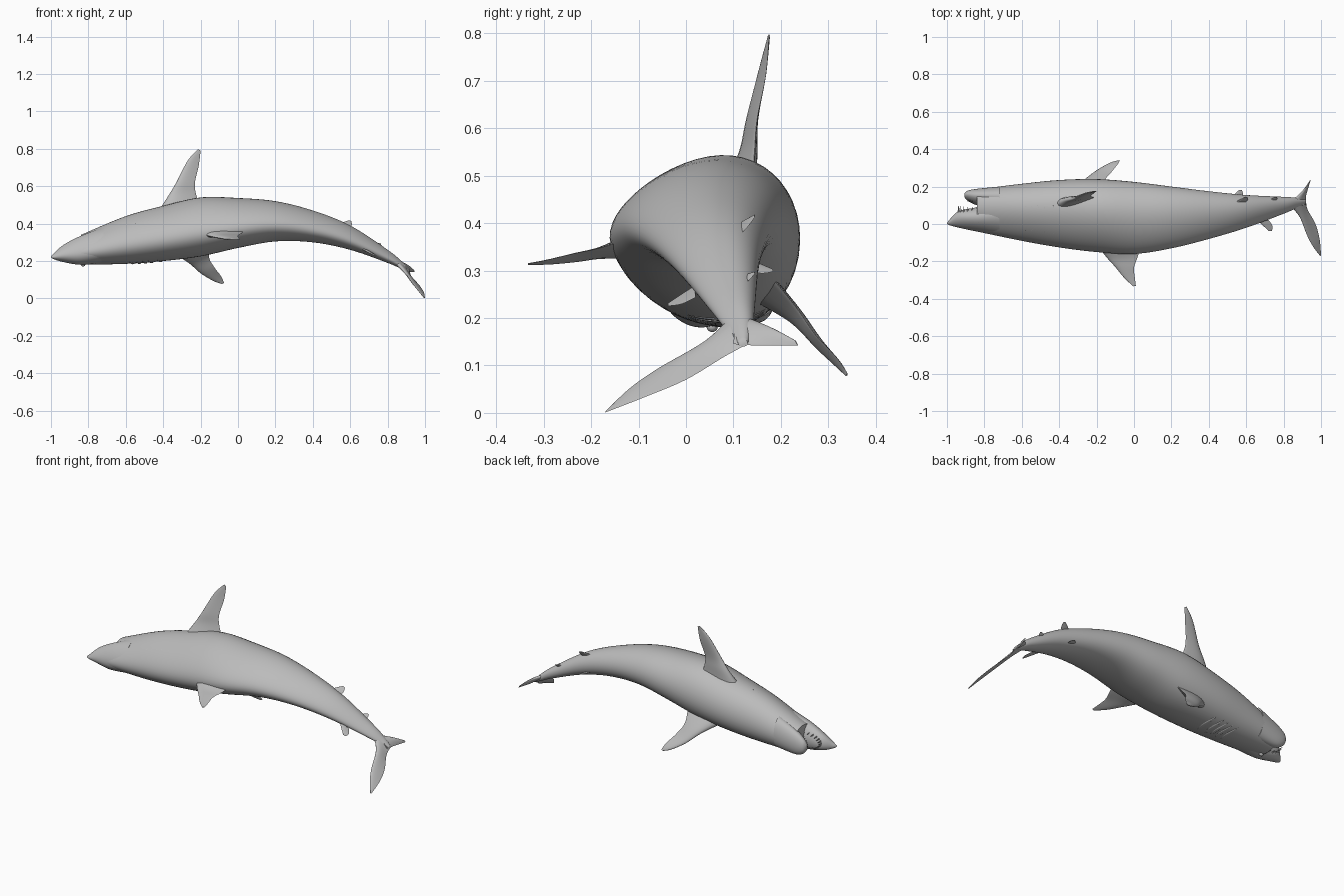
import bpy, bmesh, math
from mathutils import Vector

cube = bpy.data.objects.get("Cube")
if cube:
    bpy.data.objects.remove(cube)

grey = bpy.data.materials.new("plain_grey")
grey.use_nodes = True
colour = (0.5, 0.5, 0.5, 1)
grey.diffuse_color = colour
grey.node_tree.nodes["Principled BSDF"].inputs["Base Color"].default_value = colour

ROLL = math.radians(14)   # the animal lies on its side, belly towards +y
SIDES = 48


def finish(name, bm, angle=50):
    bmesh.ops.recalc_face_normals(bm, faces=bm.faces)
    mesh = bpy.data.meshes.new(name)
    bm.to_mesh(mesh)
    bm.free()
    obj = bpy.data.objects.new(name, mesh)
    bpy.context.collection.objects.link(obj)
    mesh.materials.append(grey)
    bpy.ops.object.select_all(action='DESELECT')
    obj.select_set(True)
    bpy.context.view_layer.objects.active = obj
    bpy.ops.object.shade_smooth_by_angle(angle=math.radians(angle))
    return obj


def sample(rows, steps):
    """Smooth curve through rows of numbers."""
    out = []
    last = len(rows) - 1
    for i in range(last):
        a, b = rows[max(i - 1, 0)], rows[i]
        c, d = rows[i + 1], rows[min(i + 2, last)]
        for k in range(steps):
            t = k / steps
            out.append([q + t / 2 * (r - p + t * (2 * p - 5 * q + 4 * r - s
                        + t * (3 * (q - r) + s - p)))
                        for p, q, r, s in zip(a, b, c, d)])
    return out + [list(rows[-1])]


def loft(name, rings):
    bm = bmesh.new()
    loops = [[bm.verts.new(p) for p in ring] for ring in rings]
    for a, b in zip(loops, loops[1:]):
        for i in range(len(a)):
            j = (i + 1) % len(a)
            bm.faces.new((a[i], a[j], b[j], b[i]))
    bm.faces.new(loops[0])
    bm.faces.new(loops[-1])
    return finish(name, bm)


def egg(t):
    """Cross-section with a narrow back and a broad belly, rolled."""
    u = 1.2 * math.cos(t)
    v = math.sin(t) * (1 + 0.22 * math.cos(t))
    return (u * math.cos(ROLL) - v * math.sin(ROLL),
            u * math.sin(ROLL) + v * math.cos(ROLL))


unit = [egg(math.tau * i / SIDES) for i in range(SIDES)]
low = [min(p[k] for p in unit) for k in (0, 1)]
high = [max(p[k] for p in unit) for k in (0, 1)]


def skin(row, t):
    """Point on the section with bounds x, y low, y high, z low, z high."""
    x, y0, y1, z0, z1 = row
    p = [(e - a) / (b - a) for e, a, b in zip(egg(t), low, high)]
    return Vector((x, y0 + p[0] * (y1 - y0), z0 + p[1] * (z1 - z0)))


def tube(name, rows, steps=6):
    return loft(name, [[skin(r, math.tau * i / SIDES) for i in range(SIDES)]
                       for r in sample(rows, steps)])


# Body, snout and lower jaw
body_rows = [
    (-.84, -.04, .185, .18, .34), (-.6, -.09, .215, .185, .44),
    (-.4, -.125, .235, .2, .495), (-.2, -.15, .24, .225, .54),
    (0, -.16, .225, .27, .537), (.2, -.13, .2, .305, .52),
    (.4, -.08, .175, .3, .47), (.6, -.02, .155, .26, .39),
    (.8, .055, .145, .19, .26), (.88, .09, .14, .155, .195),
    (.92, .11, .13, .14, .155)]
tube("body", body_rows)
tube("snout", [(-.72, -.06, .13, .19, .38), (-.84, -.04, .09, .18, .335),
               (-.935, -.02, .07, .195, .285), (-.985, -.007, .025, .21, .24),
               (-1, 0, .005, .22, .225)])
tube("lower_jaw", [(-.72, .07, .2, .2, .38), (-.84, .1, .188, .19, .325),
                   (-.89, .125, .178, .21, .29), (-.907, .145, .162, .24, .265)])

# Teeth along both jaws
for name, front, gum, tip in (("upper_teeth", -.94, .065, .097),
                              ("lower_teeth", -.89, .14, .115)):
    bm = bmesh.new()
    for i in range(13):
        a = math.pi * (i / 12 - 0.5)
        centre = Vector((-.84 + (front + .84) * math.cos(a), gum,
                         .248 + .045 * math.sin(a)))
        ring = [bm.verts.new(centre + .006 * Vector((math.cos(k), 0, math.sin(k))))
                for k in (0, math.tau / 3, 2 * math.tau / 3)]
        point = bm.verts.new((centre.x, tip, centre.z))
        for k in range(3):
            bm.faces.new((ring[k], ring[(k + 1) % 3], point))
    finish(name, bm, 20)


# Fins: rows of leading point, trailing point, thickness
def fin(name, stations, steps=6):
    rows = sample([(*a, *b, w) for a, b, w in stations], steps)
    span = Vector(rows[-1][:3]) - Vector(rows[0][:3])
    rings = []
    for r in rows:
        lead, trail = Vector(r[:3]), Vector(r[3:6])
        normal = (trail - lead).cross(span).normalized()
        ring = []
        for i in range(20):
            a = math.tau * i / 20
            s = (1 - math.cos(a)) / 2
            ring.append(lead.lerp(trail, s)
                        + normal * r[6] / 2 * math.sin(a) * (1.3 - s))
        rings.append(ring)
    return loft(name, rings)


fin("right_pectoral_fin", [
    ((-.43, .1, .46), (-.2, .14, .49), .07),
    ((-.375, .125, .545), (-.225, .145, .56), .04),
    ((-.33, .135, .62), (-.23, .15, .62), .025),
    ((-.27, .16, .735), (-.21, .168, .71), .014),
    ((-.215, .175, .797), (-.2, .175, .79), .005)])
fin("left_pectoral_fin", [
    ((-.36, .15, .25), (-.13, .16, .31), .07),
    ((-.27, .23, .195), (-.155, .23, .225), .035),
    ((-.2, .285, .135), (-.125, .272, .165), .022),
    ((-.13, .325, .093), (-.09, .316, .118), .013),
    ((-.085, .338, .078), (-.075, .34, .084), .005)])
fin("dorsal_fin", [
    ((-.2, -.11, .345), (.04, -.11, .37), .06),
    ((-.145, -.18, .332), (.018, -.18, .348), .025),
    ((-.1, -.23, .323), (.0, -.235, .336), .018),
    ((-.055, -.285, .316), (.005, -.29, .323), .011),
    ((-.005, -.333, .313), (.01, -.33, .315), .004)])
fin("upper_tail_lobe", [
    ((.83, .1, .205), (.92, .13, .145), .03),
    ((.885, .04, .15), (.927, .08, .118), .02),
    ((.925, -.06, .092), (.97, .0, .07), .014),
    ((.957, -.12, .05), (.993, -.085, .034), .009),
    ((.993, -.168, .004), (1, -.17, .001), .003)])
fin("lower_tail_lobe", [
    ((.83, .11, .205), (.92, .1, .145), .03),
    ((.9, .175, .182), (.92, .15, .142), .015),
    ((.94, .23, .153), (.945, .236, .142), .003)])


# Small rear fins: grow from a base point towards a tip
def small_fin(name, base, tip, chord):
    base, tip = Vector(base), Vector(tip)
    back = Vector((chord, 0, -chord * 0.4))
    fin(name, [(base - back / 2, base + back / 2, .012),
               (base.lerp(tip, .5) - back / 3, base.lerp(tip, .5) + back / 2, .008),
               (tip - back / 8, tip + back / 8, .002)], 4)


small_fin("second_dorsal_fin", (.69, .02, .255), (.73, -.038, .228), .06)
small_fin("right_pelvic_fin", (.56, .11, .385), (.6, .145, .415), .055)
small_fin("left_pelvic_fin", (.54, .135, .31), (.57, .183, .3), .055)
small_fin("anal_fin", (.73, .12, .28), (.76, .145, .295), .04)


# Gill slits and eyes on both flanks
def section(x):
    rows = sample(body_rows, 12)
    return min(rows, key=lambda r: abs(r[0] - x))


for side, sign in (("right", 1), ("left", -1)):
    for n in range(5):
        row = section(-.58 + .035 * n)
        rings = []
        for k in range(13):
            t = sign * (1.1 + .08 * k)
            centre = skin(row, t) + Vector((.02 * math.sin(math.pi * k / 12), 0, 0))
            out = (skin(row, t) - (skin(row, 0) + skin(row, math.pi)) / 2).normalized()
            size = .0005 + .004 * math.sin(math.pi * k / 12)
            rings.append([centre + size * (math.cos(a) * out * .7 + Vector((2 * math.sin(a), 0, 0)))
                          for a in (math.tau * i / 8 for i in range(8))])
        loft(f"{side}_gill_{n + 1}", rings)
    bm = bmesh.new()
    bmesh.ops.create_uvsphere(bm, u_segments=16, v_segments=10, radius=.012)
    bmesh.ops.translate(bm, verts=bm.verts, vec=skin(section(-.83), sign * 1.9))
    finish(f"{side}_eye", bm)
